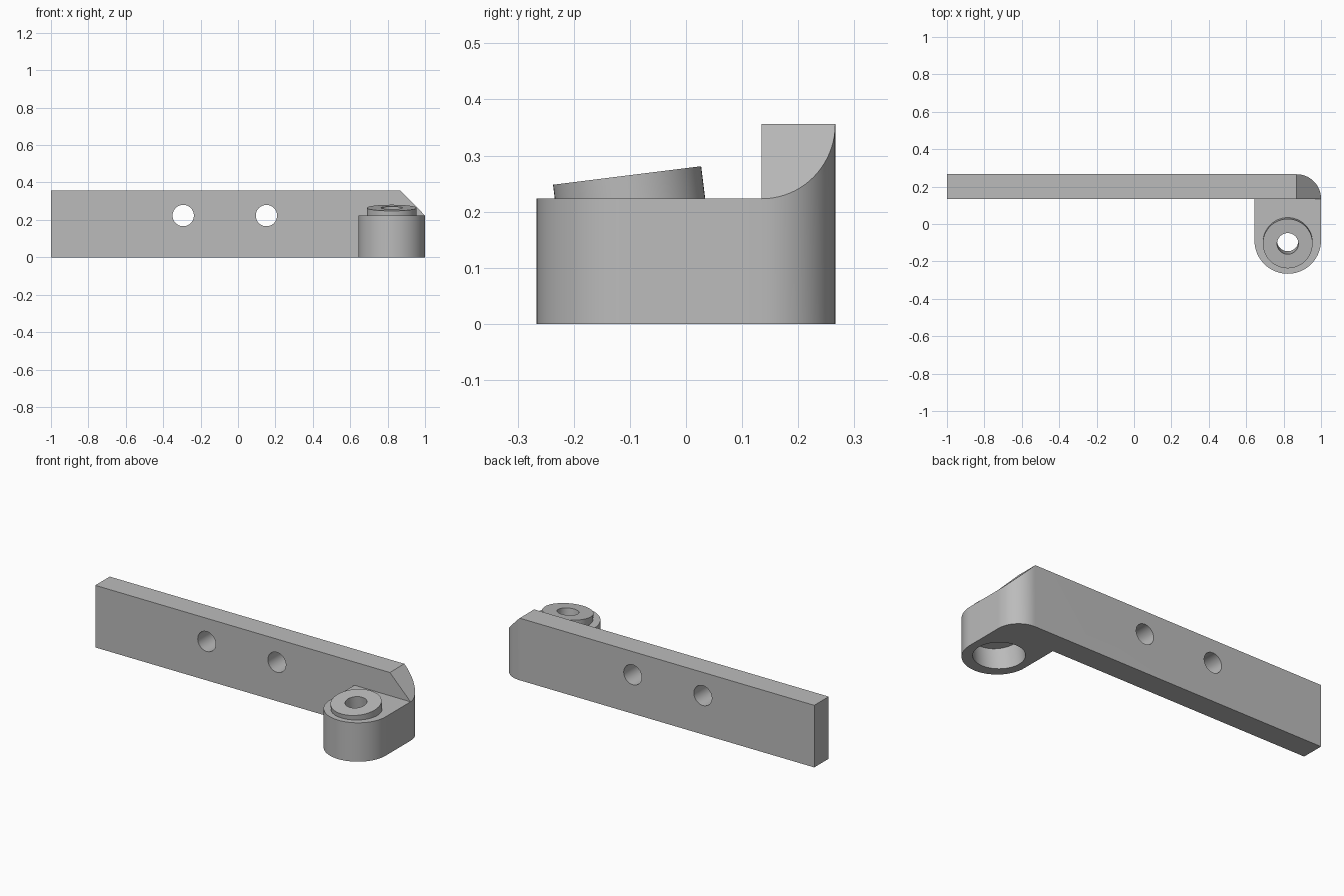
import bpy
import bmesh
from math import atan2, cos, sin, pi, radians
from mathutils import Matrix, Vector

cube = bpy.data.objects.get("Cube")
if cube:
    bpy.data.objects.remove(cube, do_unlink=True)

grey = bpy.data.materials.new("plain_grey")
grey.use_nodes = True
colour = (0.5, 0.5, 0.5, 1)
grey.diffuse_color = colour
grey.node_tree.nodes["Principled BSDF"].inputs["Base Color"].default_value = colour


def add_object(name, bm):
    bmesh.ops.recalc_face_normals(bm, faces=bm.faces)
    mesh = bpy.data.meshes.new(name)
    bm.to_mesh(mesh)
    bm.free()
    mesh.materials.append(grey)
    obj = bpy.data.objects.new(name, mesh)
    bpy.context.collection.objects.link(obj)
    return obj


def arc(cx, cy, r, start, end, steps):
    angles = [radians(start + (end - start) * i / steps) for i in range(steps + 1)]
    return [(cx + r * cos(a), cy + r * sin(a)) for a in angles]


def prism(outline, height):
    bm = bmesh.new()
    base = bm.faces.new([bm.verts.new((x, y, 0)) for x, y in outline])
    top = bmesh.ops.extrude_face_region(bm, geom=[base])["geom"]
    verts = [v for v in top if isinstance(v, bmesh.types.BMVert)]
    bmesh.ops.translate(bm, verts=verts, vec=(0, 0, height))
    return bm


def cylinder(name, radius, depth, matrix):
    bm = bmesh.new()
    bmesh.ops.create_cone(bm, cap_ends=True, segments=64, radius1=radius,
                          radius2=radius, depth=depth, matrix=matrix)
    return add_object(name, bm)


def select(obj):
    bpy.ops.object.select_all(action="DESELECT")
    obj.select_set(True)
    bpy.context.view_layer.objects.active = obj


def cut(obj, cutter):
    cutter.hide_render = True
    mod = obj.modifiers.new("cut", "BOOLEAN")
    mod.operation = "DIFFERENCE"
    mod.solver = "EXACT"
    mod.object = cutter
    select(obj)
    bpy.ops.object.modifier_apply(modifier=mod.name)
    bpy.data.objects.remove(cutter, do_unlink=True)


# Shared dimensions
FRONT, BACK = 0.135, 0.266
BAR_H, LUG_H = 0.356, 0.223
LUG_X, LUG_Y, LUG_R = 0.822, -0.088, 0.178

# Long bar with a rounded rear corner and a sloped end
corner = BACK - FRONT
bm = prism([(-1, FRONT)] + arc(1 - corner, FRONT, corner, 0, 90, 20) + [(-1, BACK)], BAR_H)
slope = bmesh.ops.bisect_plane(
    bm, geom=bm.verts[:] + bm.edges[:] + bm.faces[:],
    plane_co=(1, 0, LUG_H), plane_no=(BAR_H - LUG_H, 0, corner), clear_outer=True)
rim = [e for e in slope["geom_cut"] if isinstance(e, bmesh.types.BMEdge)]
bmesh.ops.holes_fill(bm, edges=[e for e in rim if e.is_boundary])
bar = add_object("mounting_bar", bm)

# Screw holes through the bar
for x in (-0.293, 0.152):
    place = Matrix.Translation((x, 0.2, LUG_H)) @ Matrix.Rotation(pi / 2, 4, "X")
    cut(bar, cylinder("screw_cutter", 0.057, 0.4, place))

# Lug reaching forward from the bar
lug = add_object("round_lug", prism(
    arc(LUG_X, LUG_Y, LUG_R, 180, 360, 40)
    + [(LUG_X + LUG_R, FRONT), (LUG_X - LUG_R, FRONT)], LUG_H))

# Tilted bore and the ring seated in it
tilt = Matrix.Translation((LUG_X, -0.105, 0.2645)) @ Matrix.Rotation(atan2(0.033, 0.264), 4, "X")
RING_T = 0.13
cut(lug, cylinder("bore_cutter", 0.132, 0.8, tilt))
ring = cylinder("tilted_ring", 0.133, RING_T, tilt @ Matrix.Translation((0, 0, -RING_T / 2)))
cut(ring, cylinder("ring_cutter", 0.057, 0.6, tilt))

for obj in (bar, lug, ring):
    select(obj)
    bpy.ops.object.shade_smooth_by_angle(angle=radians(30))
